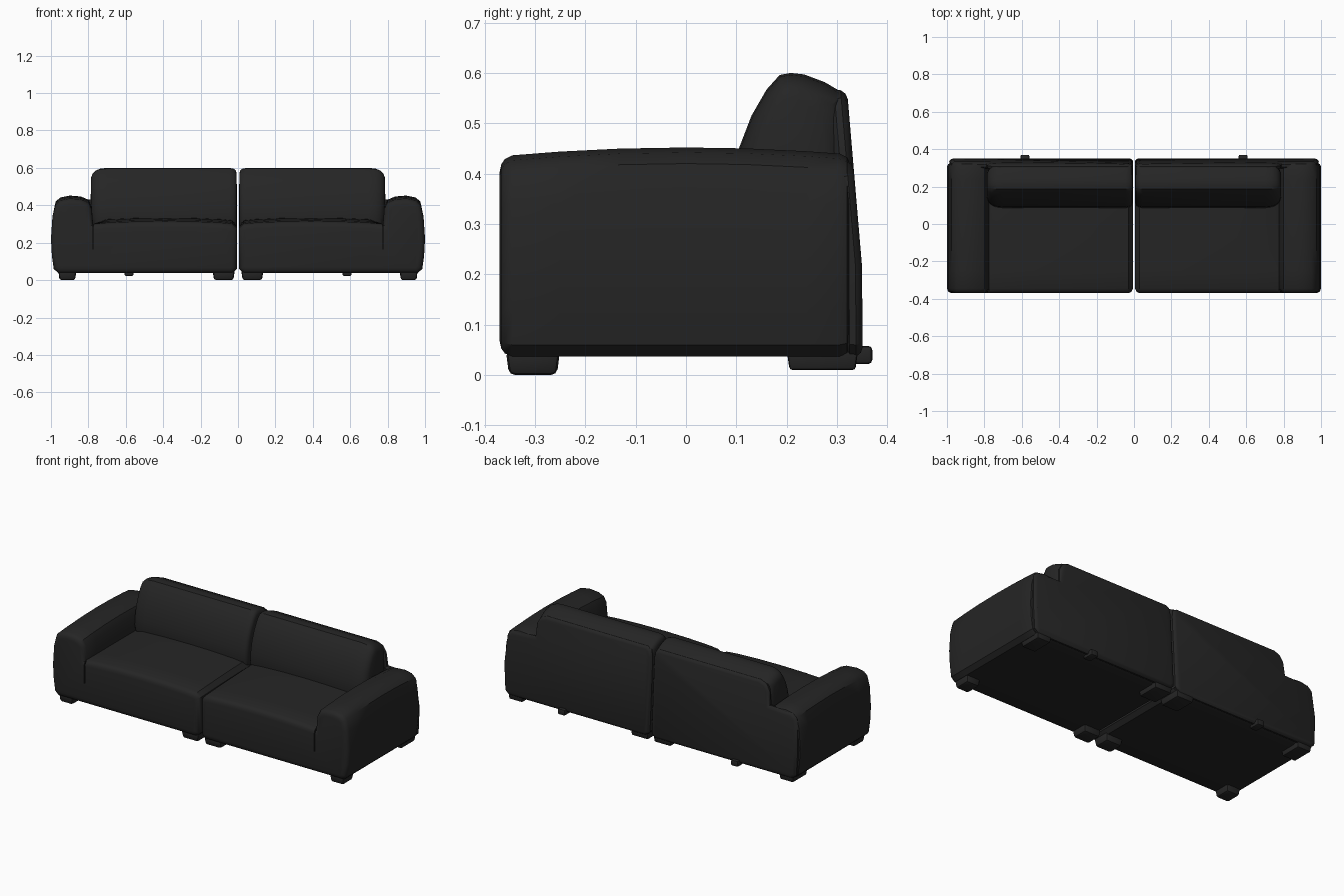
import bpy, bmesh, math
from mathutils import Vector

if "Cube" in bpy.data.objects:
    bpy.data.objects.remove(bpy.data.objects["Cube"])

fabric = bpy.data.materials.new("charcoal fabric")
fabric.diffuse_color = (0.0185, 0.0185, 0.0185, 1)
fabric.use_nodes = True
fabric.node_tree.nodes["Principled BSDF"].inputs["Base Color"].default_value = fabric.diffuse_color


def finish(bm, name, angle=35):
    bmesh.ops.recalc_face_normals(bm, faces=bm.faces)
    me = bpy.data.meshes.new(name)
    bm.to_mesh(me)
    bm.free()
    ob = bpy.data.objects.new(name, me)
    bpy.context.collection.objects.link(ob)
    me.materials.append(fabric)
    smooth(ob, angle)
    return ob


def smooth(ob, angle=35):
    bpy.ops.object.select_all(action='DESELECT')
    ob.select_set(True)
    bpy.context.view_layer.objects.active = ob
    bpy.ops.object.shade_smooth_by_angle(angle=math.radians(angle))


def inset(pts, d):
    """Offset a counter-clockwise outline inwards with mitred corners."""
    out = []
    n = len(pts)
    for i in range(n):
        p = Vector(pts[i])
        a = (p - Vector(pts[i - 1])).normalized()
        b = (Vector(pts[(i + 1) % n]) - p).normalized()
        na, nb = Vector((-a.y, a.x)), Vector((-b.y, b.x))
        out.append(p + (na + nb) * d / (1 + na.dot(nb)))
    return out


def shrink(pts, d):
    """Scale an outline towards its middle by about d on each side."""
    us, vs = [p[0] for p in pts], [p[1] for p in pts]
    cu, cv = (min(us) + max(us)) / 2, (min(vs) + max(vs)) / 2
    ku, kv = 1 - 2 * d / (max(us) - min(us)), 1 - 2 * d / (max(vs) - min(vs))
    return [Vector((cu + (u - cu) * ku, cv + (v - cv) * kv)) for u, v in pts]


def loft(name, pts, stations, place, offset):
    """Skin an outline through (position, inset) stations and cap the ends."""
    bm = bmesh.new()
    rings = [[bm.verts.new(place(p.x, p.y, t)) for p in offset(pts, d)]
             for t, d in stations]
    n = len(pts)
    for r, q in zip(rings, rings[1:]):
        for i in range(n):
            j = (i + 1) % n
            bm.faces.new((r[i], r[j], q[j], q[i]))
    bm.faces.new(rings[0])
    bm.faces.new(rings[-1])
    return finish(bm, name)


def box(name, x0, x1, y0, y1, z0, z1, bevel=0.0, taper=1.0):
    bm = bmesh.new()
    bmesh.ops.create_cube(bm, size=1)
    for v in bm.verts:
        k = taper if v.co.z < 0 else 1
        v.co = ((x0 + x1) / 2 + v.co.x * (x1 - x0) * k,
                (y0 + y1) / 2 + v.co.y * (y1 - y0) * k,
                (z0 + z1) / 2 + v.co.z * (z1 - z0))
    if bevel:
        bmesh.ops.bevel(bm, geom=bm.edges[:], offset=bevel, segments=2,
                        profile=0.5, affect='EDGES')
    return finish(bm, name)


# front outline (x, z) of one seat module with its arm
BODY = [(0.006, 0.06), (0.03, 0.037), (0.96, 0.037), (0.985, 0.06), (0.995, 0.13),
        (1.0, 0.22), (0.992, 0.34), (0.975, 0.415), (0.95, 0.437), (0.90, 0.447),
        (0.84, 0.442), (0.80, 0.425), (0.782, 0.39), (0.775, 0.30), (0.70, 0.304),
        (0.55, 0.31), (0.39, 0.312), (0.23, 0.31), (0.09, 0.304), (0.03, 0.298),
        (0.006, 0.275)]
# rear panel outline (x, z), higher behind the cushion
PANEL = [(0.006, 0.06), (0.03, 0.037), (0.955, 0.037), (0.98, 0.06), (0.988, 0.22),
         (0.975, 0.395), (0.945, 0.425), (0.79, 0.43), (0.783, 0.51), (0.76, 0.55),
         (0.72, 0.566), (0.04, 0.566), (0.014, 0.55), (0.006, 0.51)]
# back cushion side outline (y, z)
CUSHION = [(0.10, 0.26), (0.32, 0.26), (0.325, 0.42), (0.316, 0.558), (0.275, 0.582),
           (0.235, 0.597), (0.208, 0.60), (0.186, 0.596), (0.16, 0.567), (0.13, 0.515),
           (0.105, 0.45), (0.092, 0.385), (0.086, 0.32)]

for side, s in (("left", -1), ("right", 1)):

    def place_body(x, z, y):
        # crowned tops: seat rises towards the back, arm peaks in the middle
        if z > 0.24:
            if x < 0.77:
                z += 0.022 * min(1, max(0, (y + 0.37) / 0.45)) ** 0.7 * min(1, (z - 0.24) / 0.05)
            elif z > 0.36:
                z += 0.005 - 0.016 * (y / 0.35) ** 2
        return (s * x, y, z)

    body = loft(side + " seat and arm", BODY,
                [(-0.370, 0.030), (-0.367, 0.016), (-0.360, 0.006), (-0.345, 0.0),
                 (-0.25, 0.0), (-0.13, 0.0), (0.0, 0.0), (0.12, 0.0), (0.24, 0.0),
                 (0.305, 0.0), (0.32, 0.006), (0.326, 0.018)],
                place_body, inset)

    # short stitched groove between seat front and arm
    cutter = box("groove cutter", s * 0.775 - 0.003, s * 0.775 + 0.003,
                 -0.40, -0.352, 0.165, 0.33)
    cutter.hide_render = True
    mod = body.modifiers.new("groove", 'BOOLEAN')
    mod.operation = 'DIFFERENCE'
    mod.object = cutter
    mod.solver = 'EXACT'
    bpy.context.view_layer.objects.active = body
    bpy.ops.object.modifier_apply(modifier="groove")
    bpy.data.objects.remove(cutter)
    smooth(body)

    # leaning rear panel
    loft(side + " rear panel", PANEL,
         [(0.315, 0.012), (0.325, 0.001), (0.338, 0.0), (0.347, 0.007), (0.351, 0.018)],
         lambda x, z, y: (s * x, y - 0.085 * max(0, z - 0.2), z), inset)

    # back cushion
    loft(side + " back cushion", CUSHION,
         [(0.008, 0.028), (0.012, 0.014), (0.022, 0.005), (0.045, 0.0), (0.38, 0.0),
          (0.70, 0.0), (0.735, 0.004), (0.76, 0.014), (0.776, 0.028), (0.785, 0.05)],
         lambda y, z, x: (s * x, y, z), shrink)

    # feet at both ends of the module
    for place, x0, x1 in (("outer", 0.865, 0.96), ("inner", 0.018, 0.135)):
        a, b = sorted((s * x0, s * x1))
        box(f"{side} {place} front foot", a, b, -0.358, -0.25, 0.0, 0.05, 0.012, 0.88)
        box(f"{side} {place} back foot", a, b, 0.20, 0.342, 0.01, 0.05, 0.006, 0.92)

    # small rear lever
    box(side + " rear lever", s * 0.583 - 0.024, s * 0.583 + 0.024,
        0.30, 0.37, 0.022, 0.058, 0.008)
